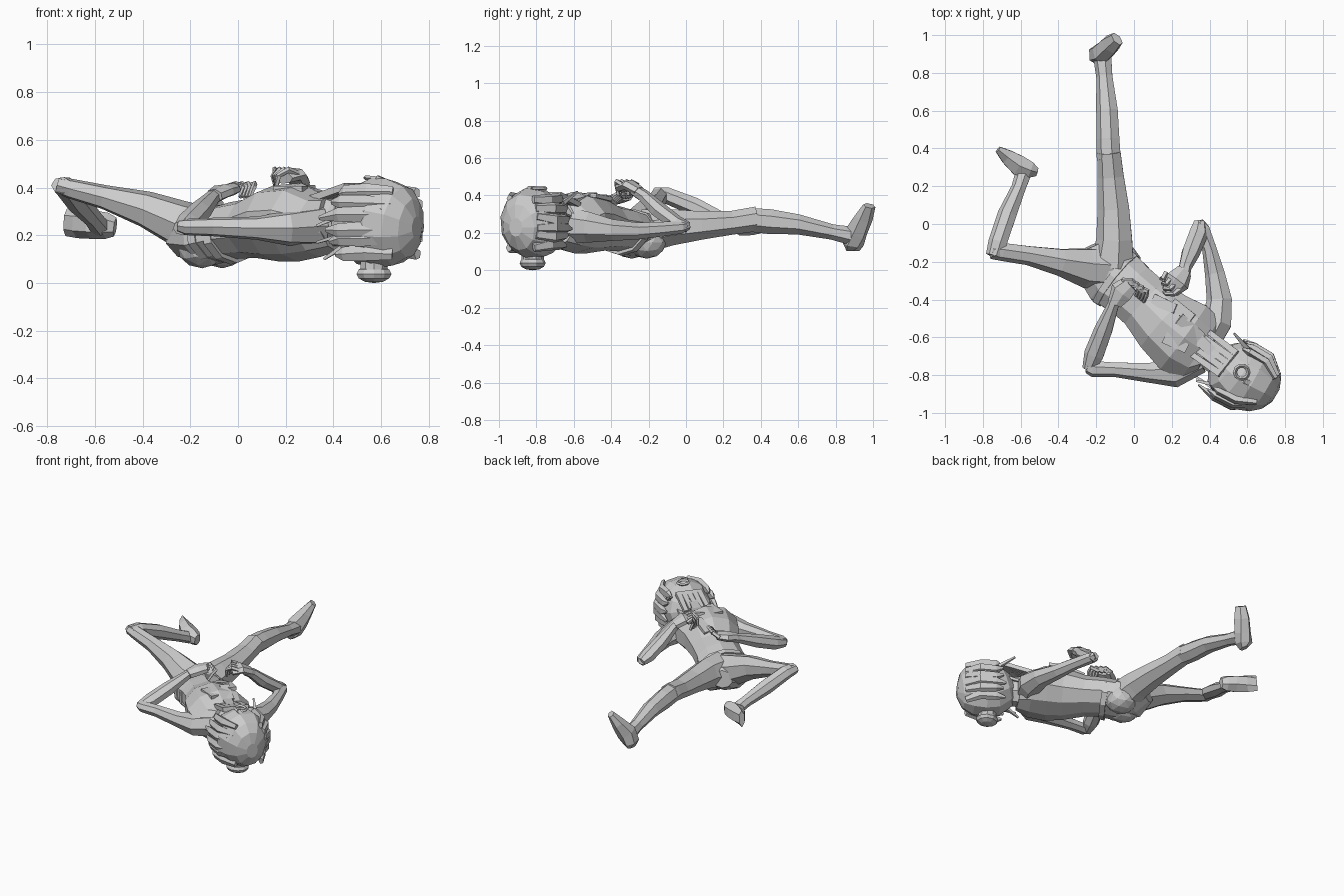
import bpy, bmesh, math, random
from mathutils import Vector
random.seed(4)


def loft(name, rings, sides=7):
    """Faceted tube; each ring is x, y, z, half width, half height."""
    bm = bmesh.new()
    pts = [Vector(r[:3]) for r in rings]
    loops = []
    for i, r in enumerate(rings):
        d = (pts[min(i + 1, len(pts) - 1)] - pts[max(i - 1, 0)]).normalized()
        side = d.cross(Vector((0, 0, 1))).normalized()
        up = side.cross(d).normalized()
        loops.append([bm.verts.new(pts[i]
                      + side * r[3] * math.cos(2 * math.pi * (k + .5) / sides)
                      + up * r[4] * math.sin(2 * math.pi * (k + .5) / sides)) for k in range(sides)])
    for a, b in zip(loops, loops[1:]):
        for k in range(sides):
            j = (k + 1) % sides
            bm.faces.new((a[k], a[j], b[j], b[k]))
    bm.faces.new(loops[0])
    bm.faces.new(loops[-1])
    bmesh.ops.recalc_face_normals(bm, faces=bm.faces)
    me = bpy.data.meshes.new(name)
    bm.to_mesh(me)
    bm.free()
    ob = bpy.data.objects.new(name, me)
    bpy.context.collection.objects.link(ob)
    return ob


def slab(name, a, b, w, t):
    """Flat four-sided strip between two points."""
    return loft(name, [(*a, w, t), (*b, w * .8, t)], 4)


# Torso, neck and head lie along a diagonal
loft("torso", [(-.21, -.11, .21, .07, .06), (-.17, -.2, .2, .16, .11),
               (-.11, -.28, .195, .175, .12), (-.02, -.35, .22, .16, .12),
               (.06, -.42, .23, .16, .125), (.16, -.52, .25, .19, .16),
               (.26, -.6, .255, .218, .165), (.35, -.66, .24, .2, .13),
               (.4, -.69, .25, .12, .12)], 10)
loft("neck", [(.34, -.64, .25, .12, .13), (.42, -.7, .25, .09, .1), (.52, -.77, .26, .09, .1)], 8)
loft("head", [(.44, -.71, .3, .07, .08), (.48, -.74, .28, .14, .14), (.54, -.785, .26, .17, .185),
              (.61, -.825, .25, .182, .192), (.68, -.865, .24, .15, .17),
              (.725, -.895, .23, .1, .125), (.75, -.91, .23, .04, .05)], 11)

# Straight leg with upturned foot
loft("straight_thigh", [(-.11, -.22, .21, .12, .12), (-.1, -.08, .23, .1, .1),
                        (-.105, .08, .24, .088, .078), (-.12, .25, .255, .073, .065),
                        (-.13, .38, .275, .065, .068)])
loft("straight_shin", [(-.13, .34, .27, .067, .065), (-.135, .45, .26, .064, .068),
                       (-.14, .6, .245, .06, .055), (-.155, .78, .205, .045, .042),
                       (-.165, .88, .185, .05, .05)])
loft("straight_foot", [(-.195, .893, .105, .04, .02), (-.19, .893, .14, .058, .055),
                       (-.165, .91, .205, .058, .065), (-.125, .95, .28, .055, .045),
                       (-.09, .98, .345, .04, .024)], 6)

# Bent leg
loft("bent_thigh", [(-.13, -.24, .21, .11, .11), (-.25, -.23, .25, .11, .1),
                    (-.39, -.2, .31, .075, .078), (-.56, -.165, .36, .053, .052),
                    (-.7, -.145, .395, .05, .043), (-.755, -.14, .41, .045, .035)])
loft("bent_shin", [(-.74, -.17, .41, .045, .035), (-.72, -.1, .4, .052, .045),
                   (-.67, .05, .34, .052, .05), (-.61, .19, .275, .04, .04),
                   (-.58, .28, .235, .045, .04)])
loft("bent_foot", [(-.515, .275, .235, .025, .04), (-.55, .285, .24, .05, .055),
                   (-.61, .31, .245, .062, .06), (-.67, .355, .25, .045, .062),
                   (-.72, .395, .255, .02, .058)], 6)

# Buttocks, partly sunk into the pelvis
for i, (x, y) in enumerate(((-.15, -.29), (-.065, -.21))):
    bpy.ops.mesh.primitive_ico_sphere_add(subdivisions=2, radius=.105, location=(x, y, .148))
    bpy.context.object.scale.z = .82
    bpy.context.object.name = f"buttock_{i}"

# Arms: upper arm, forearm and hand palm
loft("near_upper_arm", [(.35, -.72, .24, .07, .09), (.21, -.785, .23, .082, .075),
                        (.08, -.785, .23, .055, .05), (-.1, -.77, .235, .04, .04),
                        (-.22, -.765, .235, .045, .035), (-.25, -.76, .24, .03, .025)])
loft("near_forearm", [(-.24, -.77, .23, .035, .03), (-.21, -.69, .25, .055, .045),
                      (-.16, -.56, .3, .05, .045), (-.11, -.43, .355, .032, .032),
                      (-.1, -.4, .365, .035, .03)])
loft("near_palm", [(-.1, -.42, .365, .04, .03), (-.065, -.36, .385, .065, .03),
                   (-.02, -.32, .395, .05, .025)])
loft("far_upper_arm", [(.38, -.63, .24, .08, .1), (.44, -.52, .23, .085, .085),
                       (.455, -.4, .215, .07, .06), (.43, -.26, .21, .055, .046),
                       (.4, -.13, .22, .04, .04), (.36, -.03, .23, .045, .035),
                       (.34, .01, .24, .03, .025)])
loft("far_forearm", [(.35, .01, .23, .035, .03), (.34, -.05, .25, .052, .042),
                     (.3, -.15, .325, .05, .045), (.27, -.23, .4, .035, .035),
                     (.26, -.28, .43, .035, .03)])
loft("far_palm", [(.265, -.25, .42, .045, .03), (.23, -.3, .455, .07, .03),
                  (.19, -.35, .44, .05, .025)])

# Curled fingers
for i in range(4):
    t = i * .027
    loft(f"near_finger_{i}", [(-.06 + t, -.3 - t * .4, .395, .016, .016), (-.01 + t, -.3 - t * .7, .415, .014, .014),
                              (.025 + t * .5, -.34 - t * .5, .4, .012, .012),
                              (.01 + t * .5, -.38 - t * .4, .36, .009, .009)], 5)
    loft(f"far_finger_{i}", [(.25 - t, -.34 + t, .455, .016, .016), (.21 - t * .7, -.37 + t, .475, .014, .014),
                             (.17 - t * .3, -.37 + t, .45, .012, .012), (.16, -.36 + t, .4, .01, .01)], 5)

# Waist sashes
for i, (x, w) in enumerate(((-.11, .178), (-.05, .168))):
    y = -.28 - (x + .11) * .8
    loft(f"sash_{i}", [(x, y, .2, w, .125), (x + .028, y - .022, .207, w - .004, .125)], 10)

# Chest plates and straps
for i, (a, b) in enumerate((((.1, -.4, .35), (.22, -.45, .395)), ((.2, -.42, .38), (.31, -.5, .4)),
                            ((.16, -.6, .395), (.28, -.66, .395)), ((.24, -.5, .405), (.36, -.6, .37)),
                            ((.33, -.6, .37), (.46, -.72, .38)))):
    slab(f"chest_strap_{i}", a, b, .045, .016)

# Beard falling from the chin
for i in range(5):
    o = (i - 2) * .035
    slab(f"beard_lock_{i}", (.5 + o * .62, -.74 + o * .78, .405),
         (.35 + o * .7, -.63 + o * .8, .35), .025, .02)

# Rings and ridges on the upward face
for n, x, y, z, r in (("mouth_ring", .57, -.785, .438, .036), ("eye_ring", .69, -.81, .385, .03)):
    bpy.ops.mesh.primitive_torus_add(location=(x, y, z), major_radius=r, minor_radius=.01,
                                     major_segments=10, minor_segments=4,
                                     rotation=(0, .1 if x < .6 else .65, 0))
    bpy.context.object.name = n
slab("nose", (.66, -.86, .395), (.58, -.83, .435), .022, .025)
slab("brow", (.7, -.83, .37), (.64, -.92, .36), .02, .025)

# Broad hair locks hugging both sides of the head
for s in (-1, 1):
    for i in range(6):
        z = .13 + i * .05
        w = .178 * math.sqrt(max(.1, 1 - ((z - .25) / .2) ** 2)) * s
        e = random.uniform(-.04, .03)
        pts = []
        for cx, cy, k, r in ((.7, -.88, .6, .02), (.62, -.83, .95, .03),
                             (.53, -.78, .98, .026), (.47 - e, -.74 + e * .8, .95, .008)):
            h = z + random.uniform(-.012, .012)
            pts.append((cx + w * k * .62, cy + w * k * .78, h, r * .8, r * 1.2))
        loft(f"hair_lock_{i}_{'far' if s > 0 else 'near'}", pts, 5)

# Loose strands trailing towards the shoulders
for i, (a, b) in enumerate((((.5, -.92, .22), (.33, -.81, .17)), ((.47, -.86, .3), (.33, -.83, .24)),
                            ((.6, -.66, .36), (.53, -.58, .42)), ((.52, -.66, .3), (.36, -.57, .26)),
                            ((.6, -.97, .3), (.5, -.93, .36)), ((.45, -.78, .16), (.36, -.75, .1)))):
    loft(f"loose_strand_{i}", [(*a, .018, .015), (*b, .008, .007)], 4)

# Hair bun under the head
bpy.ops.mesh.primitive_cylinder_add(vertices=10, radius=.06, depth=.06, location=(.57, -.82, .065))
bpy.context.object.name = "bun_tie"
bpy.ops.mesh.primitive_uv_sphere_add(segments=10, ring_count=6, radius=1, location=(.57, -.82, .038))
bpy.context.object.scale = (.077, .07, .038)
bpy.context.object.name = "hair_bun"
